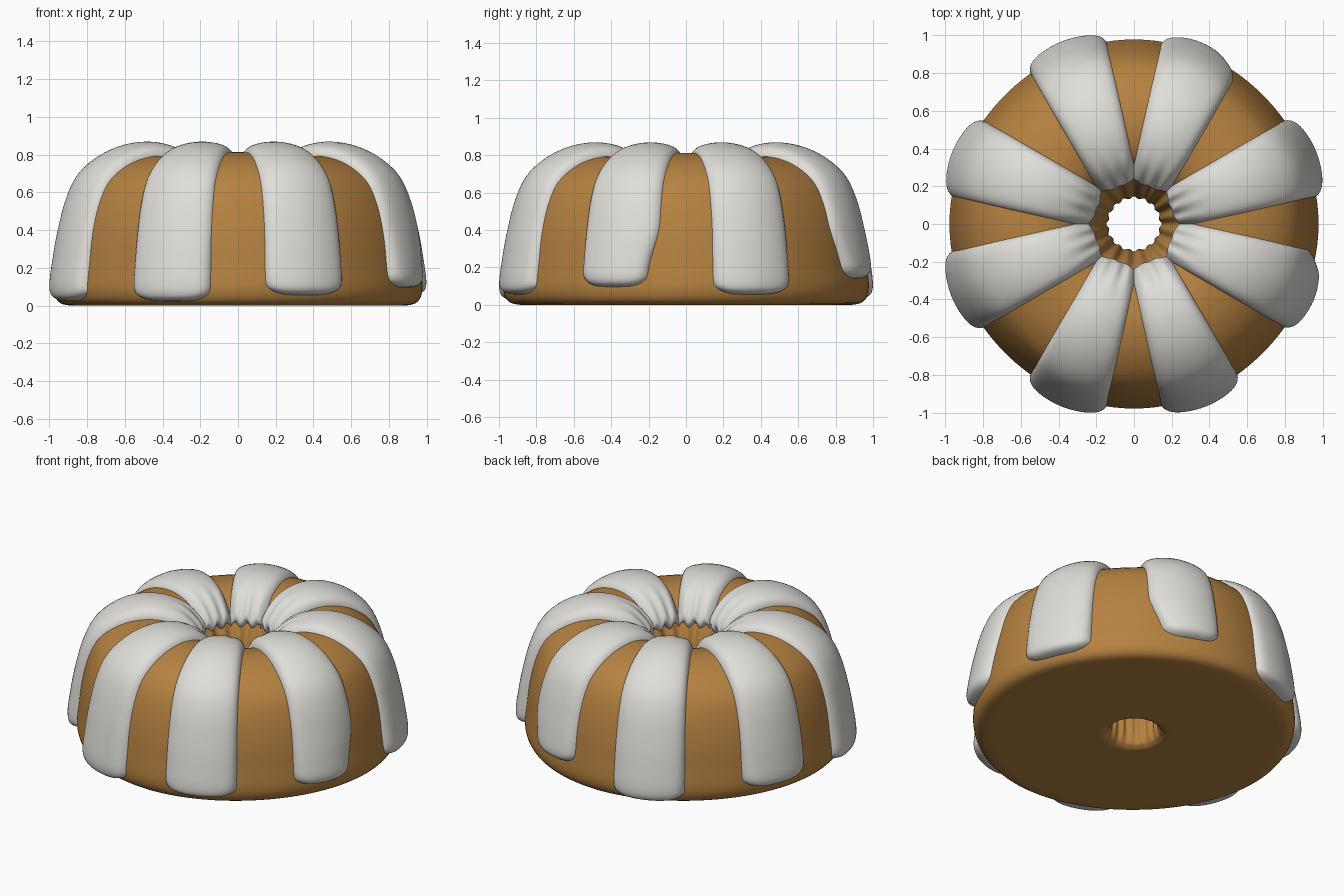
import bpy, bmesh, math
from mathutils import Vector

if "Cube" in bpy.data.objects:
    bpy.data.objects.remove(bpy.data.objects["Cube"], do_unlink=True)


def material(name, rgb):
    m = bpy.data.materials.new(name)
    m.use_nodes = True
    m.diffuse_color = (*rgb, 1)
    m.node_tree.nodes["Principled BSDF"].inputs["Base Color"].default_value = (*rgb, 1)
    return m


CAKE = material("golden_brown_cake", (0.465, 0.222, 0.053))
ICING = material("white_icing", (0.74, 0.73, 0.69))

# Closed ring section (radius, height): up the hole, over the crest, down the wall, back underneath
KNOTS = [Vector(p) for p in (
    (.15, .04), (.14, .15), (.155, .32), (.19, .5), (.235, .62), (.29, .71),
    (.37, .78), (.49, .812), (.62, .8), (.74, .75), (.84, .665), (.9, .54),
    (.94, .38), (.96, .22), (.972, .09), (.945, .02), (.88, 0), (.8, 0),
    (.6, 0), (.3, 0), (.21, 0), (.175, .01))]


def clamp(x):
    return max(0.0, min(1.0, x))


def section(t):
    """Smooth point on the ring section at knot position t."""
    i = math.floor(t)
    f = t - i
    a, b, c, d = (KNOTS[(i + k) % len(KNOTS)] for k in (-1, 0, 1, 2))
    p = b + 0.5 * f * ((c - a) + f * ((2 * a - 5 * b + 4 * c - d) + f * (3 * (b - c) + d - a)))
    return Vector((p.x, max(p.y, 0)))


def locate(z, below, above):
    """Knot position between two limits where the section has height z."""
    for _ in range(30):
        mid = (below + above) / 2
        if section(mid).y < z:
            below = mid
        else:
            above = mid
    return below


def polar(r, angle, z):
    return (r * math.cos(angle), r * math.sin(angle), z)


def grid_object(name, rows, mat, closed=False, flip=False):
    bm = bmesh.new()
    vs = [[bm.verts.new(p) for p in row] for row in rows]
    n, m = len(vs), len(vs[0])
    for i in range(n if closed else n - 1):
        for j in range(m if closed else m - 1):
            k, l = (i + 1) % n, (j + 1) % m
            quad = [vs[i][j], vs[k][j], vs[k][l], vs[i][l]]
            bm.faces.new(quad[::-1] if flip else quad)
    mesh = bpy.data.meshes.new(name)
    bm.to_mesh(mesh)
    bm.free()
    mesh.materials.append(mat)
    ob = bpy.data.objects.new(name, mesh)
    bpy.context.collection.objects.link(ob)
    bpy.ops.object.select_all(action='DESELECT')
    ob.select_set(True)
    bpy.context.view_layer.objects.active = ob
    bpy.ops.object.shade_smooth_by_angle(angle=math.radians(50))


# Cake ring with a fluted centre hole, slightly flattened on the diagonals
SEGMENTS, STEPS = 160, 4
rows = []
for i in range(len(KNOTS) * STEPS):
    p = section(i / STEPS)
    flute = 0.045 * clamp((.34 - p.x) / .12) * clamp(p.y / .1)
    square = 0.006 * clamp((p.x - .5) / .3)
    sag = 0.01 * clamp((p.y - .5) / .3)
    row = []
    for j in range(SEGMENTS):
        a = math.tau * j / SEGMENTS
        r = p.x * (1 + flute * math.cos(16 * a) + square * math.cos(4 * a))
        row.append(polar(r, a, p.y - sag * (1 - math.cos(4 * a))))
    rows.append(row)
grid_object("cake_ring", rows, CAKE, closed=True)


# Icing tongues: each lies beside one main axis and hangs to its own height
def icing_tongue(name, axis, side, end, axis_pinch=0, diagonal_pinch=0):
    along, across = 60, 30
    rows = []
    for i in range(along + 1):
        v = (1 - math.cos(math.pi * i / along)) / 2
        w = 2 * v - 1
        row = []
        for j in range(across + 1):
            u = -math.cos(math.pi * j / across)
            start = locate(.63 + .015 * math.cos(9 * u), 1, 7)
            stop = locate(end + .05 * u ** 4, 15, 7.5)
            t = start + (stop - start) * v
            p = section(t)
            tangent = section(t + .02) - section(t - .02)
            normal = Vector((-tangent.y, tangent.x)).normalized()
            if p.y < .15:
                normal = Vector((normal.x, max(normal.y, 0))).normalized()
            # Side edges spread apart with radius and may narrow near the end
            low = clamp((.45 - p.y) / .3)
            low = low * low * (3 - 2 * low)
            near = max(.215 * (p.x - .33), -.015) + axis_pinch * low
            far = max(.25 * (p.x - .28), -.015) + diagonal_pinch * low
            a0 = math.asin(near / p.x)
            a1 = math.pi / 4 - math.asin(far / p.x)
            angle = math.radians(axis) + side * (a0 + (a1 - a0) * (u + 1) / 2)
            # Domed thickness with rounded borders and small folds by the hole
            border = math.sqrt(max(0, (1 - u ** 10) * (1 - w ** 30)))
            folds = .007 * math.cos(3 * math.pi * u) * clamp((.42 - p.x) / .15)
            depth = .05 + .034 * (1 - u * u) + folds + .012 * low
            q = p + normal * (depth * border - .028)
            row.append(polar(q.x, angle, q.y))
        rows.append(row)
    grid_object(name, rows, ICING, flip=side < 0)


for tongue in (
        ("icing_front_right", -90, -1, .022),
        ("icing_front_left", -90, 1, .055),
        ("icing_left_front", 0, -1, .095, .06),
        ("icing_left_back", 0, 1, .055),
        ("icing_back_left", 90, -1, .14, 0, .08),
        ("icing_back_right", 90, 1, .03),
        ("icing_right_back", 180, -1, .08),
        ("icing_right_front", 180, 1, .025)):
    icing_tongue(*tongue)
